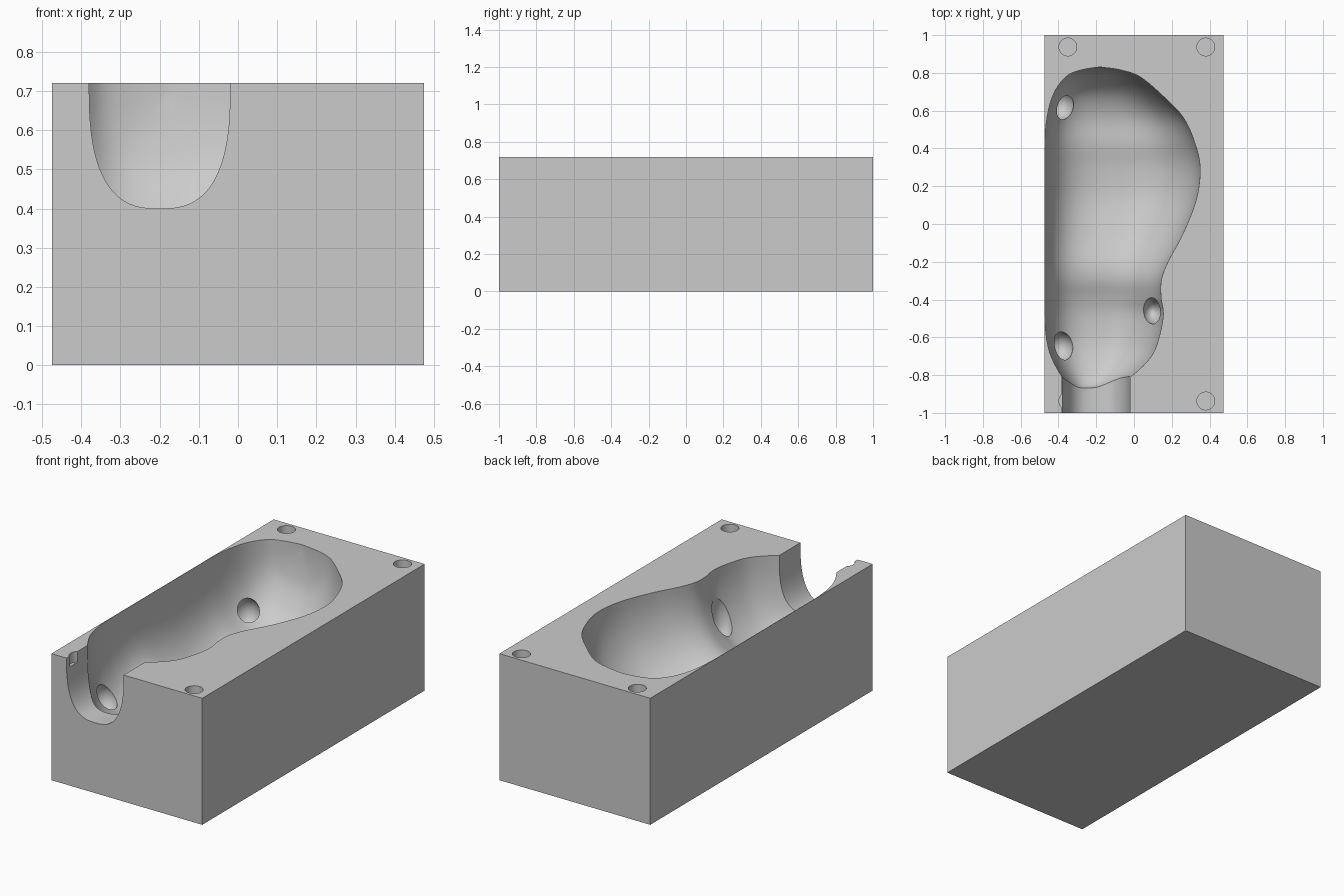
import bpy
import bmesh
from math import cos, sin, pi, copysign
from mathutils import Matrix, Vector

old = bpy.data.objects.get("Cube")
if old:
    bpy.data.objects.remove(old, do_unlink=True)

TOP = 0.72

grey = bpy.data.materials.new("mould_grey")
grey.use_nodes = True
colour = (0.6, 0.6, 0.6, 1)
grey.diffuse_color = colour
grey.node_tree.nodes["Principled BSDF"].inputs["Base Color"].default_value = colour


def make_object(name, bm):
    bmesh.ops.recalc_face_normals(bm, faces=bm.faces)
    mesh = bpy.data.meshes.new(name)
    bm.to_mesh(mesh)
    bm.free()
    mesh.materials.append(grey)
    obj = bpy.data.objects.new(name, mesh)
    bpy.context.collection.objects.link(obj)
    return obj


def trough_section(y, left, right, depth, n_left, n_right, steps=40):
    """Rounded U cross-section that continues straight up past the top face."""
    mid, half = (left + right) / 2, (right - left) / 2
    points = [Vector((left, y, TOP + 0.1))]
    for i in range(steps + 1):
        a = pi * i / steps
        n = n_left if i < steps / 2 else n_right
        u = -copysign(abs(cos(a)) ** (2 / n), cos(a))
        points.append(Vector((mid + half * u, y, TOP - depth * abs(sin(a)) ** (2 / n))))
    points.append(Vector((right, y, TOP + 0.1)))
    return points


def loft(name, sections):
    bm = bmesh.new()
    rings = [[bm.verts.new(p) for p in s] for s in sections]
    count = len(rings[0])
    for a, b in zip(rings, rings[1:]):
        for i in range(count):
            j = (i + 1) % count
            bm.faces.new((a[i], a[j], b[j], b[i]))
    bm.faces.new(rings[0])
    bm.faces.new(rings[-1])
    return make_object(name, bm)


def smooth_rows(rows, steps=5):
    """Catmull-Rom interpolation through the station rows."""
    rows = [Vector(r) for r in rows]
    padded = [rows[0]] + rows + [rows[-1]]
    result = []
    for a, b, c, d in zip(padded, padded[1:], padded[2:], padded[3:]):
        for i in range(steps):
            t = i / steps
            result.append(b + 0.5 * t * (c - a + t * (2 * a - 5 * b + 4 * c - d
                                                      + t * (3 * (b - c) + d - a))))
    return result + [rows[-1]]


def ellipsoid(name, centre, radii):
    bm = bmesh.new()
    bmesh.ops.create_uvsphere(bm, u_segments=32, v_segments=20, radius=1,
                              matrix=Matrix.LocRotScale(Vector(centre), None, Vector(radii)))
    return make_object(name, bm)


def pin_hole(name, x, y):
    bm = bmesh.new()
    bmesh.ops.create_cone(bm, cap_ends=True, segments=40, radius1=0.047, radius2=0.047,
                          depth=0.12, matrix=Matrix.Translation((x, y, TOP)))
    return make_object(name, bm)


# Block
bm = bmesh.new()
bmesh.ops.create_cube(bm, size=1, matrix=Matrix.LocRotScale(
    Vector((0, 0, TOP / 2)), None, Vector((0.95, 2, TOP))))
block = make_object("mould_block", bm)

# Body cavity stations: y, left edge, right edge, depth
stations = [
    (-0.88, -0.29, -0.22, 0.2), (-0.865, -0.33, -0.13, 0.33),
    (-0.81, -0.38, -0.02, 0.38), (-0.71, -0.435, 0.085, 0.42),
    (-0.61, -0.462, 0.13, 0.44), (-0.48, -0.473, 0.155, 0.44),
    (-0.39, -0.473, 0.143, 0.42), (-0.295, -0.473, 0.145, 0.39),
    (-0.2, -0.473, 0.18, 0.39), (-0.05, -0.473, 0.26, 0.43),
    (0.13, -0.473, 0.33, 0.47), (0.29, -0.473, 0.35, 0.47),
    (0.42, -0.472, 0.325, 0.45), (0.565, -0.46, 0.26, 0.44),
    (0.69, -0.425, 0.14, 0.38), (0.78, -0.36, 0.03, 0.26),
    (0.815, -0.28, -0.07, 0.15), (0.83, -0.19, -0.17, 0.03),
]
cavity = loft("body_cavity_cutter", [
    trough_section(y, max(left, -0.473), right, depth, 3, 2.2)
    for y, left, right, depth in smooth_rows(stations)])

# Pour channel through the front face
channel = loft("channel_cutter", [
    trough_section(y, -0.38, -0.02, 0.32, 2.7, 2.7) for y in (-1.1, -0.79)])

# Foot and ear hollows, registration pin holes
cutters = [cavity, channel]
for y in (-0.65, 0.63):
    cutters.append(ellipsoid("foot_hollow_cutter", (-0.39, y, 0.34), (0.07, 0.08, 0.09)))
cutters.append(ellipsoid("ear_hollow_cutter", (0.095, -0.46, 0.47), (0.06, 0.07, 0.14)))
for x in (-0.35, 0.38):
    for y in (-0.937, 0.937):
        cutters.append(pin_hole("pin_hole_cutter", x, y))

# Carve the block
for cutter in cutters:
    mod = block.modifiers.new(cutter.name, "BOOLEAN")
    mod.operation = "DIFFERENCE"
    mod.solver = "EXACT"
    mod.object = cutter
bpy.context.view_layer.update()
graph = bpy.context.evaluated_depsgraph_get()
carved = bpy.data.meshes.new_from_object(block.evaluated_get(graph))
block.modifiers.clear()
block.data = carved
for cutter in cutters:
    bpy.data.objects.remove(cutter, do_unlink=True)

bpy.ops.object.select_all(action="DESELECT")
block.select_set(True)
bpy.context.view_layer.objects.active = block
bpy.ops.object.shade_smooth_by_angle(angle=0.6)
